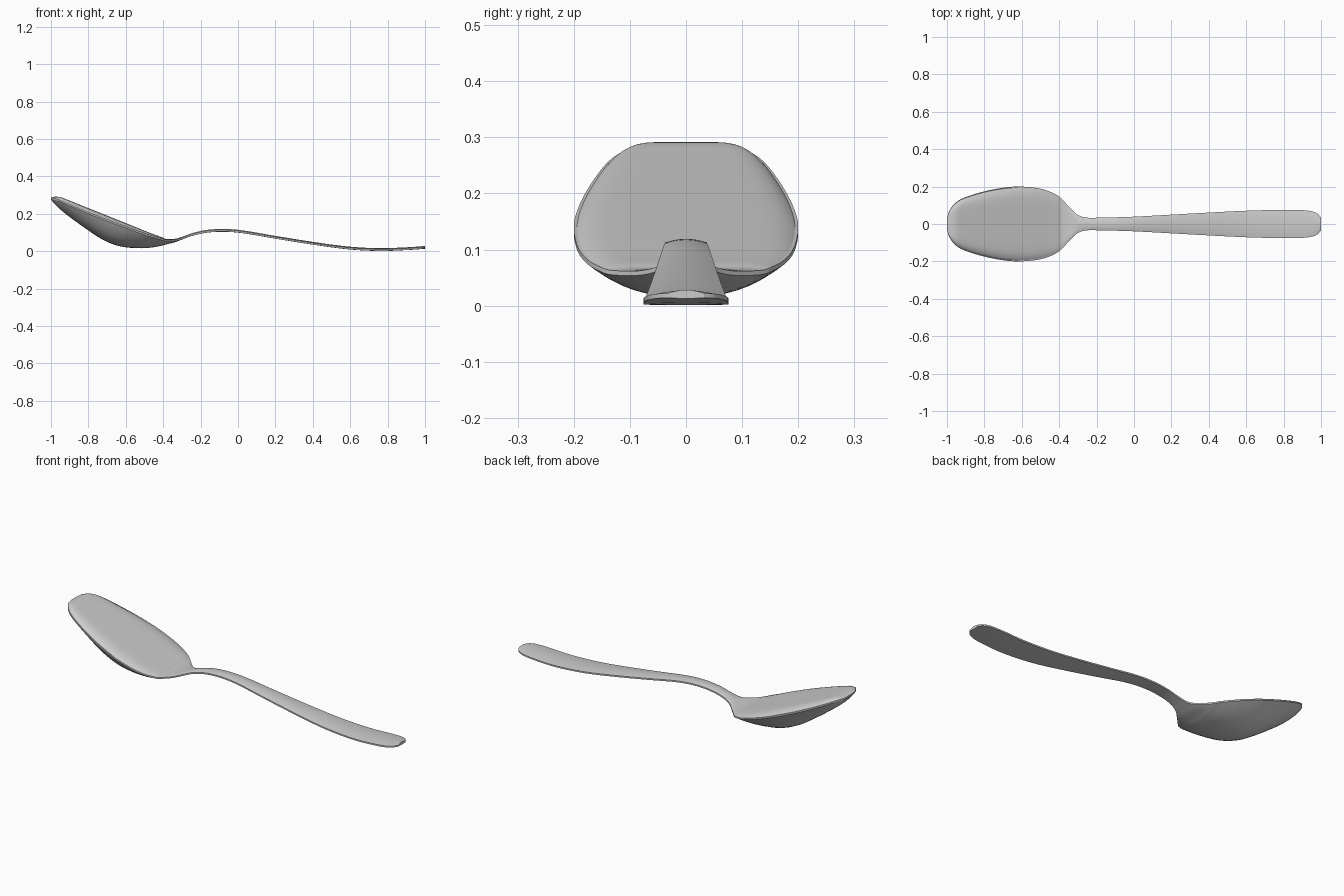
import bpy, bmesh, math
from mathutils import Vector

cube = bpy.data.objects.get("Cube")
if cube:
    bpy.data.objects.remove(cube)

steel = bpy.data.materials.new("brushed_steel")
steel.use_nodes = True
colour = (0.6, 0.6, 0.6, 1)
steel.diffuse_color = colour
steel.node_tree.nodes["Principled BSDF"].inputs["Base Color"].default_value = colour

RIM = 0.97       # share of the half width inside the rim
EDGE = 0.008     # edge thickness
STEPS = 5        # rings between two stations
ACROSS = 24      # segments across the width

# Bowl stations: x, half width, rim height, underside, crown of the gently domed fill
bowl = [
    (-1, .03, .285, .277, .286),
    (-.985, .075, .284, .258, .291),
    (-.95, .117, .272, .223, .289),
    (-.9, .144, .251, .183, .27),
    (-.81, .172, .213, .118, .234),
    (-.72, .191, .177, .06, .198),
    (-.63, .2, .143, .026, .162),
    (-.53, .194, .107, .016, .122),
    (-.46, .177, .083, .02, .094),
    (-.41, .153, .069, .029, .076),
    (-.385, .132, .063, .036, .066),
    (-.34, .085, .062, .047, .066),
]
# Handle stations: x, half width, crown height
handle = [
    (-.3, .048, .077), (-.25, .034, .095), (-.18, .034, .112), (-.09, .036, .119),
    (.02, .04, .112), (.2, .05, .082), (.4, .061, .05), (.58, .07, .026),
    (.75, .075, .016), (.88, .075, .02), (.95, .068, .024), (.985, .052, .027),
    (1, .032, .028),
]
# The last value sets how square the upper side is: flat with round edges, or arched
stations = [Vector((*s, 8)) for s in bowl]
stations += [Vector((x, w, z - .006, z - .015, z, 2)) for x, w, z in handle]


def smooth_path(points):
    """Catmull-Rom curve through the stations."""
    out = []
    last = len(points) - 1
    for i in range(last):
        p0, p1 = points[max(i - 1, 0)], points[i]
        p2, p3 = points[i + 1], points[min(i + 2, last)]
        for k in range(STEPS):
            t = k / STEPS
            out.append(0.5 * (2 * p1 + (p2 - p0) * t
                              + (2 * p0 - 5 * p1 + 4 * p2 - p3) * t ** 2
                              + (3 * p1 - p0 - 3 * p2 + p3) * t ** 3))
    return out + [points[-1]]


# Positions across the width, with the rim lines included
across = [RIM * math.sin(math.pi * (i / ACROSS - 0.5)) for i in range(ACROSS + 1)]
across = [-1] + across + [1]


def section(station):
    """Closed cross-section: upper side, then underside back again."""
    x, w, edge, under, crown, power = station
    rise = max(0, edge - EDGE - under)
    upper, lower = [], []
    for u in across:
        v = min(1, abs(u) / RIM) ** power
        upper.append((x, w * u, crown + (edge - crown) * v))
        lower.append((x, w * u, under + rise * abs(u) ** 2.6))
    return upper + lower[::-1]


# Bowl, neck and handle lofted as one shell
bm = bmesh.new()
rings = [[bm.verts.new(p) for p in section(s)] for s in smooth_path(stations)]
for a, b in zip(rings, rings[1:]):
    for i in range(len(a)):
        j = (i + 1) % len(a)
        bm.faces.new((a[i], a[j], b[j], b[i]))
half = len(across)
for ring in (rings[0], rings[-1]):
    for i in range(half - 1):
        bm.faces.new((ring[i], ring[i + 1], ring[-2 - i], ring[-1 - i]))
bmesh.ops.recalc_face_normals(bm, faces=bm.faces)

mesh = bpy.data.meshes.new("spoon_body")
bm.to_mesh(mesh)
bm.free()
mesh.materials.append(steel)
spoon = bpy.data.objects.new("spoon_body", mesh)
bpy.context.collection.objects.link(spoon)
bpy.context.view_layer.objects.active = spoon
spoon.select_set(True)
bpy.ops.object.shade_smooth_by_angle(angle=math.radians(30))
